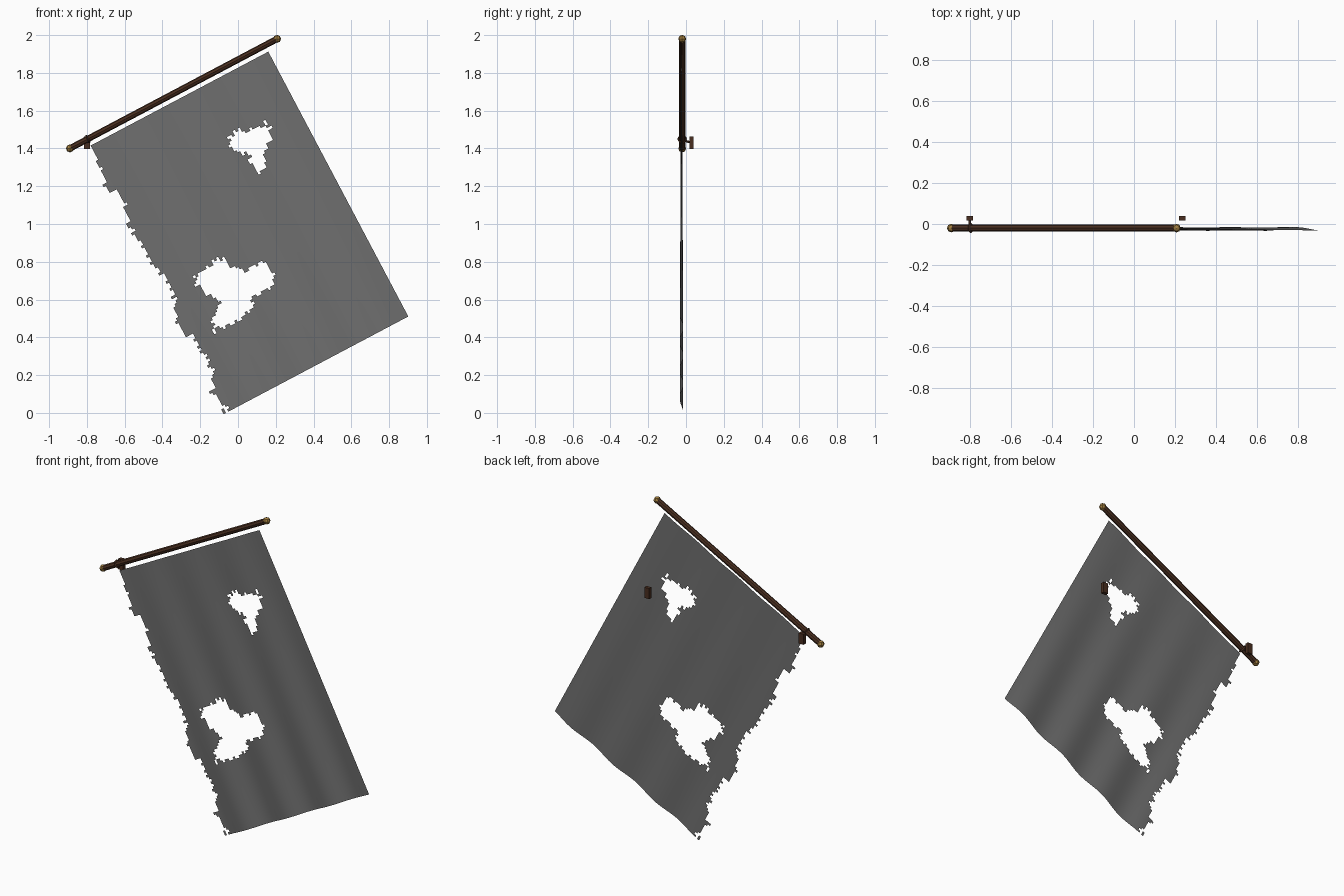
import bpy, bmesh, math, random
from mathutils import Vector

if "Cube" in bpy.data.objects:
    bpy.data.objects.remove(bpy.data.objects["Cube"], do_unlink=True)

random.seed(4)


def make_material(name, color):
    mat = bpy.data.materials.new(name)
    mat.use_nodes = True
    rgba = (*color, 1.0)
    mat.diffuse_color = rgba
    mat.node_tree.nodes["Principled BSDF"].inputs["Base Color"].default_value = rgba
    return mat


cloth_grey = make_material("cloth grey", (0.16, 0.16, 0.16))
dark_wood = make_material("dark wood", (0.065, 0.027, 0.014))
old_gold = make_material("old gold", (0.36, 0.21, 0.05))


def finish(name, mat):
    obj = bpy.context.object
    obj.name = name
    obj.data.materials.append(mat)
    return obj


def rod_between(name, start, end, radius, sides, mat):
    start, end = Vector(start), Vector(end)
    axis = end - start
    bpy.ops.mesh.primitive_cylinder_add(
        vertices=sides, radius=radius, depth=axis.length, location=(start + end) / 2,
        rotation=axis.to_track_quat("Z", "Y").to_euler())
    return finish(name, mat)


def box(name, center, size, mat):
    bpy.ops.mesh.primitive_cube_add(size=1, location=center)
    obj = finish(name, mat)
    obj.scale = size
    return obj


def inside(point, outline):
    x, z = point
    hit = False
    for (ax, az), (bx, bz) in zip(outline, outline[1:] + outline[:1]):
        if (az > z) != (bz > z) and x < ax + (z - az) * (bx - ax) / (bz - az):
            hit = not hit
    return hit


# Tilted pole with a gold finial on each end
POLE_Y = -0.02
low_end = Vector((-0.89, POLE_Y, 1.4))
high_end = Vector((0.207, POLE_Y, 1.98))
rod_between("pole", low_end, high_end, 0.017, 8, dark_wood)
for name, spot in (("right_finial", low_end), ("left_finial", high_end)):
    bpy.ops.mesh.primitive_uv_sphere_add(segments=8, ring_count=4, radius=0.021, location=spot)
    finish(name, old_gold)

# Wall plates; only one still holds the pole
for name, x in (("right_wall_plate", -0.8), ("left_wall_plate", 0.235)):
    box(name, (x, 0.029, 1.43), (0.032, 0.022, 0.064), dark_wood)
rod_between("bracket_arm", (-0.8, 0.03, 1.43), (-0.8, POLE_Y, 1.445), 0.006, 6, dark_wood)
bpy.ops.mesh.primitive_torus_add(
    major_segments=12, minor_segments=4, major_radius=0.02, minor_radius=0.005,
    location=(-0.795, POLE_Y, 1.45),
    rotation=(high_end - low_end).to_track_quat("Z", "Y").to_euler())
finish("bracket_ring", dark_wood)

# Outlines of the torn areas, as x and z
upper_tear = [(-0.06, 1.46), (0, 1.5), (0.02, 1.48), (0.06, 1.51), (0.1, 1.5),
              (0.17, 1.55), (0.16, 1.42), (0.13, 1.27), (0.08, 1.31),
              (0.06, 1.36), (-0.04, 1.39), (-0.02, 1.43)]
lower_tear = [(-0.23, 0.72), (-0.15, 0.79), (-0.07, 0.82), (-0.04, 0.77),
              (0.03, 0.75), (0.09, 0.77), (0.14, 0.81), (0.16, 0.76), (0.21, 0.69),
              (0.16, 0.64), (0.09, 0.63), (0.08, 0.56), (0.03, 0.5), (-0.04, 0.48),
              (-0.12, 0.43), (-0.13, 0.47), (-0.1, 0.57), (-0.12, 0.61), (-0.21, 0.66)]
ragged_side = [(-0.79, 1.41), (-0.74, 1.33), (-0.7, 1.2), (-0.6, 1.13), (-0.58, 1),
               (-0.51, 0.9), (-0.47, 0.79), (-0.4, 0.74), (-0.34, 0.64),
               (-0.33, 0.47), (-0.22, 0.39), (-0.14, 0.23), (-0.14, 0.1),
               (-0.04, 0), (-1, 0), (-1, 1.41)]
tears = (upper_tear, lower_tear, ragged_side)

# Cloth grid hanging square to the pole, with folds that deepen downwards
along = (high_end - low_end).normalized()
down = Vector((along.z, 0, -along.x))
corner = Vector((-0.79, -0.024, 1.41)) - along * 0.045
COLS, ROWS = 80, 112
WIDTH, HEIGHT = 1.12, 1.586
FOLDS = 3.5


def cloth_point(s, t):
    fold = 0.009 * (0.25 + 0.75 * t) * math.sin(math.tau * FOLDS * s + t)
    return corner + along * (WIDTH * s) + down * (HEIGHT * t) + Vector((0, fold, 0))


row_fray = [random.uniform(-0.014, 0.014) for _ in range(ROWS)]
col_fray = [random.uniform(-0.014, 0.014) for _ in range(COLS)]


def is_torn(col, row):
    p = cloth_point((col + 0.5) / COLS, (row + 0.5) / ROWS)
    p += along * row_fray[row] + down * col_fray[col]
    return any(inside((p.x, p.z), outline) for outline in tears)


bm = bmesh.new()
grid = [[bm.verts.new(cloth_point(c / COLS, r / ROWS)) for c in range(COLS + 1)]
        for r in range(ROWS + 1)]
for r in range(ROWS):
    for c in range(COLS):
        # keep the upper corner clear where the side tear begins
        if c < 3 and r < 3 or is_torn(c, r):
            continue
        face = bm.faces.new((grid[r][c], grid[r + 1][c], grid[r + 1][c + 1], grid[r][c + 1]))
        face.smooth = True
bmesh.ops.delete(bm, geom=[v for v in bm.verts if not v.link_faces], context="VERTS")
mesh = bpy.data.meshes.new("torn_cloth")
bm.to_mesh(mesh)
bm.free()
mesh.materials.append(cloth_grey)
bpy.context.collection.objects.link(bpy.data.objects.new("torn_cloth", mesh))
